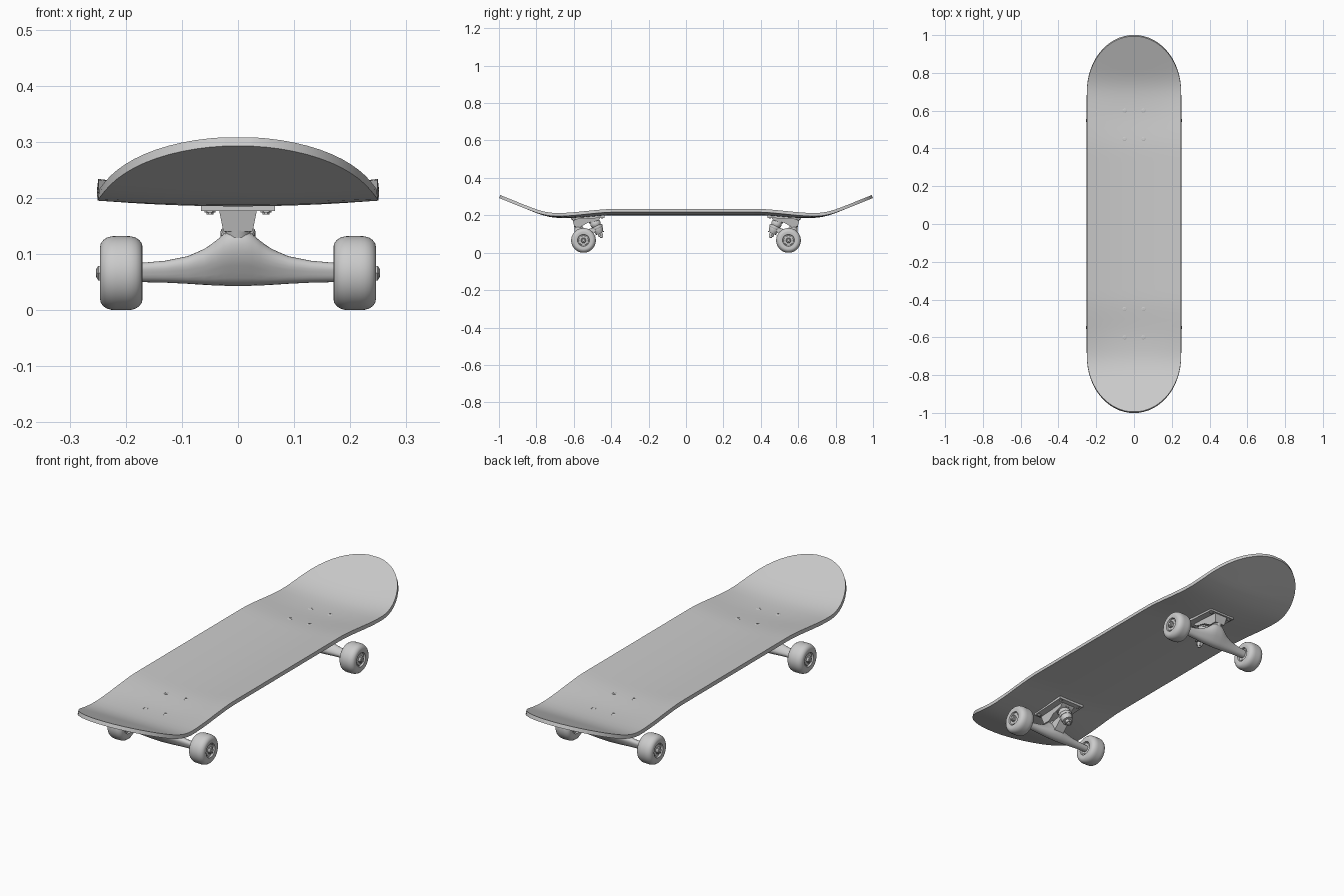
import bpy, bmesh, math
from mathutils import Vector

if "Cube" in bpy.data.objects:
    bpy.data.objects.remove(bpy.data.objects["Cube"])


def finish(name, bm, mirror="", angle=35):
    bmesh.ops.remove_doubles(bm, verts=bm.verts, dist=1e-5)
    bmesh.ops.recalc_face_normals(bm, faces=bm.faces)
    mesh = bpy.data.meshes.new(name)
    bm.to_mesh(mesh)
    bm.free()
    ob = bpy.data.objects.new(name, mesh)
    bpy.context.collection.objects.link(ob)
    bpy.ops.object.select_all(action='DESELECT')
    ob.select_set(True)
    bpy.context.view_layer.objects.active = ob
    bpy.ops.object.shade_smooth_by_angle(angle=math.radians(angle))
    if mirror:
        mod = ob.modifiers.new("Mirror", 'MIRROR')
        mod.use_axis = ("x" in mirror, "y" in mirror, False)
        mod.use_mirror_merge = False
    return ob


def skin(bm, rings, caps=False):
    """Join successive closed rings of points with quads."""
    vs = [[bm.verts.new(p) for p in r] for r in rings]
    n = len(vs[0])
    for a, b in zip(vs, vs[1:]):
        for i in range(n):
            j = (i + 1) % n
            bm.faces.new((a[i], a[j], b[j], b[i]))
    if caps:
        bm.faces.new(vs[0][::-1])
        bm.faces.new(vs[-1])


def lathe(name, profile, origin, axis, mirror, segs=32):
    """Revolve (radius, distance) points about an axis."""
    q = Vector(axis).to_track_quat('Z', 'Y')
    bm = bmesh.new()
    rings = []
    for r, d in profile:
        r = max(r, 0.0004)
        rings.append([Vector(origin) + q @ Vector((r * math.cos(t), r * math.sin(t), d))
                      for t in (2 * math.pi * i / segs for i in range(segs))])
    skin(bm, rings, caps=True)
    return finish(name, bm, mirror)


def prism(name, yz, width):
    """Side profile extruded across x; width(z) gives the half width."""
    bm = bmesh.new()
    skin(bm, [[(s * width(z), y, z) for y, z in yz] for s in (-1, 1)], caps=True)
    return finish(name, bm, "y")


def smooth(a, b, v):
    t = min(max((v - a) / (b - a), 0), 1)
    return t * t * (3 - 2 * t)


def deck_z(x, y):
    """Top surface: flat middle, dip at the trucks, raised ends, concave sides."""
    y = abs(y)
    d = max(y - 0.66, 0)
    kick = 0.403 * (d * d / 0.28 if d < 0.14 else d - 0.07)
    concave = 0.017 * (1 - smooth(0.5, 0.88, y))
    return 0.217 - 0.015 * smooth(0.38, 0.62, y) + kick + concave * (x / 0.25) ** 2


# Deck
half = [(0.7 * i / 18, 0.249) for i in range(19)]
for k in range(1, 15):
    a = math.radians(6 * k)
    half.append((0.7 + 0.293 * math.sin(a) / math.sin(math.radians(84)), 0.249 * math.cos(a)))
rows = [(-y, w) for y, w in half[:0:-1]] + half
bm = bmesh.new()
N = 18
grid = []
for y, w in rows:
    xs = [w * (2 * i / N - 1) for i in range(N + 1)]
    grid.append([bm.verts.new((x, y, deck_z(x, y))) for x in xs])
for a, b in zip(grid, grid[1:]):
    for i in range(N):
        bm.faces.new((a[i], a[i + 1], b[i + 1], b[i]))
deck = finish("deck", bm)
if deck.data.polygons[0].normal.z < 0:
    deck.data.flip_normals()
sol = deck.modifiers.new("Solidify", 'SOLIDIFY')
sol.thickness, sol.offset = 0.017, -1
bpy.ops.object.modifier_apply(modifier=sol.name)
bpy.ops.object.shade_smooth_by_angle(angle=math.radians(40))

# Mounting bolts: recessed heads on top, nuts underneath
for label, y in (("inner", 0.45), ("outer", 0.60)):
    z = deck_z(0.05, y)
    lathe(label + "_bolt_heads",
          [(0, -0.006), (0.011, -0.006), (0.011, 0.0005), (0.009, 0.0015), (0.005, 0.0015),
           (0.005, -0.003), (0, -0.003)], (0.05, y, z), (0, 0, 1), "xy", 16)
    lathe(label + "_bolt_nuts", [(0, 0), (0.010, 0), (0.010, 0.017), (0.006, 0.017), (0.006, 0.02), (0, 0.02)],
          (0.05, y, z - 0.012), (0, 0, -1), "xy", 6)

# Truck base plate and its pivot housing
prism("base_plate", [(0.435, 0.199), (0.435, 0.187), (0.615, 0.177), (0.615, 0.189)], lambda z: 0.066)
prism("pivot_housing", [(0.455, 0.188), (0.608, 0.182), (0.597, 0.14), (0.56, 0.14), (0.525, 0.160), (0.47, 0.172)],
      lambda z: 0.026 + 0.2 * (z - 0.14))

# Hanger: lofted ovals along x, leaning out to the pivot at the top
sections = [(0.0, 0.043, 0.142, 0.032), (0.012, 0.043, 0.141, 0.032), (0.025, 0.0435, 0.136, 0.031),
            (0.04, 0.044, 0.123, 0.028), (0.06, 0.045, 0.109, 0.025), (0.09, 0.047, 0.096, 0.021),
            (0.13, 0.049, 0.088, 0.018), (0.176, 0.050, 0.084, 0.017)]
sections = [(-x, *rest) for x, *rest in sections[:0:-1]] + sections
bm = bmesh.new()
rings = []
for x, lo, hi, dep in sections:
    ring = []
    for i in range(24):
        t = 2 * math.pi * i / 24
        z = (lo + hi) / 2 + (hi - lo) / 2 * math.sin(t)
        ring.append((x, 0.548 + dep * math.cos(t) + 0.4 * max(z - 0.066, 0), z))
    rings.append(ring)
skin(bm, rings, caps=True)
finish("hanger", bm, "y", 50)
lathe("pivot", [(0, 0), (0.024, 0), (0.02, 0.04), (0, 0.04)], (0, 0.565, 0.112), (0, 0.4, 1), "y")
prism("hanger_arm", [(0.47, 0.138), (0.475, 0.122), (0.53, 0.07), (0.56, 0.11), (0.53, 0.125)], lambda z: 0.025)

# Tilted kingpin with bushings, washers, hanger ring and nut
top, down = (0, 0.50, 0.19), (0, -0.052, -0.115)
stack = {
    "upper_washer": [(0, 0.020), (0.030, 0.020), (0.030, 0.026), (0, 0.026)],
    "upper_bushing": [(0, 0.026), (0.024, 0.026), (0.028, 0.033), (0.028, 0.045), (0.024, 0.052), (0, 0.052)],
    "hanger_ring": [(0, 0.052), (0.029, 0.052), (0.031, 0.055), (0.031, 0.065), (0.029, 0.068), (0, 0.068)],
    "lower_bushing": [(0, 0.068), (0.027, 0.068), (0.027, 0.076), (0.020, 0.092), (0, 0.092)],
    "lower_washer": [(0, 0.092), (0.024, 0.092), (0.024, 0.096), (0, 0.096)],
    "kingpin": [(0, 0.0), (0.008, 0.0), (0.008, 0.119), (0.006, 0.121), (0, 0.121)],
}
for name, prof in stack.items():
    lathe(name, prof, top, down, "y", 24)
lathe("kingpin_nut", [(0, 0.096), (0.015, 0.096), (0.015, 0.111), (0, 0.111)], top, down, "y", 6)

# Wheels, bearings, axles and axle nuts
hub = (0, 0.548, 0.066)
lathe("wheels", [(0, 0.180), (0.030, 0.180), (0.032, 0.172), (0.046, 0.170), (0.053, 0.1715), (0.059, 0.176),
                 (0.063, 0.182), (0.0655, 0.190), (0.066, 0.198), (0.066, 0.218), (0.0655, 0.226),
                 (0.063, 0.234), (0.059, 0.240), (0.053, 0.2445), (0.046, 0.246), (0.032, 0.244),
                 (0.030, 0.236), (0, 0.236)], hub, (1, 0, 0), "xy", 48)
lathe("bearings", [(0, 0.177), (0.025, 0.177), (0.026, 0.179), (0.026, 0.237), (0.025, 0.239), (0, 0.239)],
      hub, (1, 0, 0), "xy")
lathe("axles", [(0, -0.2535), (0.007, -0.2535), (0.008, -0.2525), (0.008, 0.2525), (0.007, 0.2535), (0, 0.2535)],
      hub, (1, 0, 0), "y", 16)
lathe("axle_nuts", [(0, 0.239), (0.015, 0.239), (0.015, 0.249), (0.012, 0.251), (0, 0.251)],
      hub, (1, 0, 0), "xy", 6)
